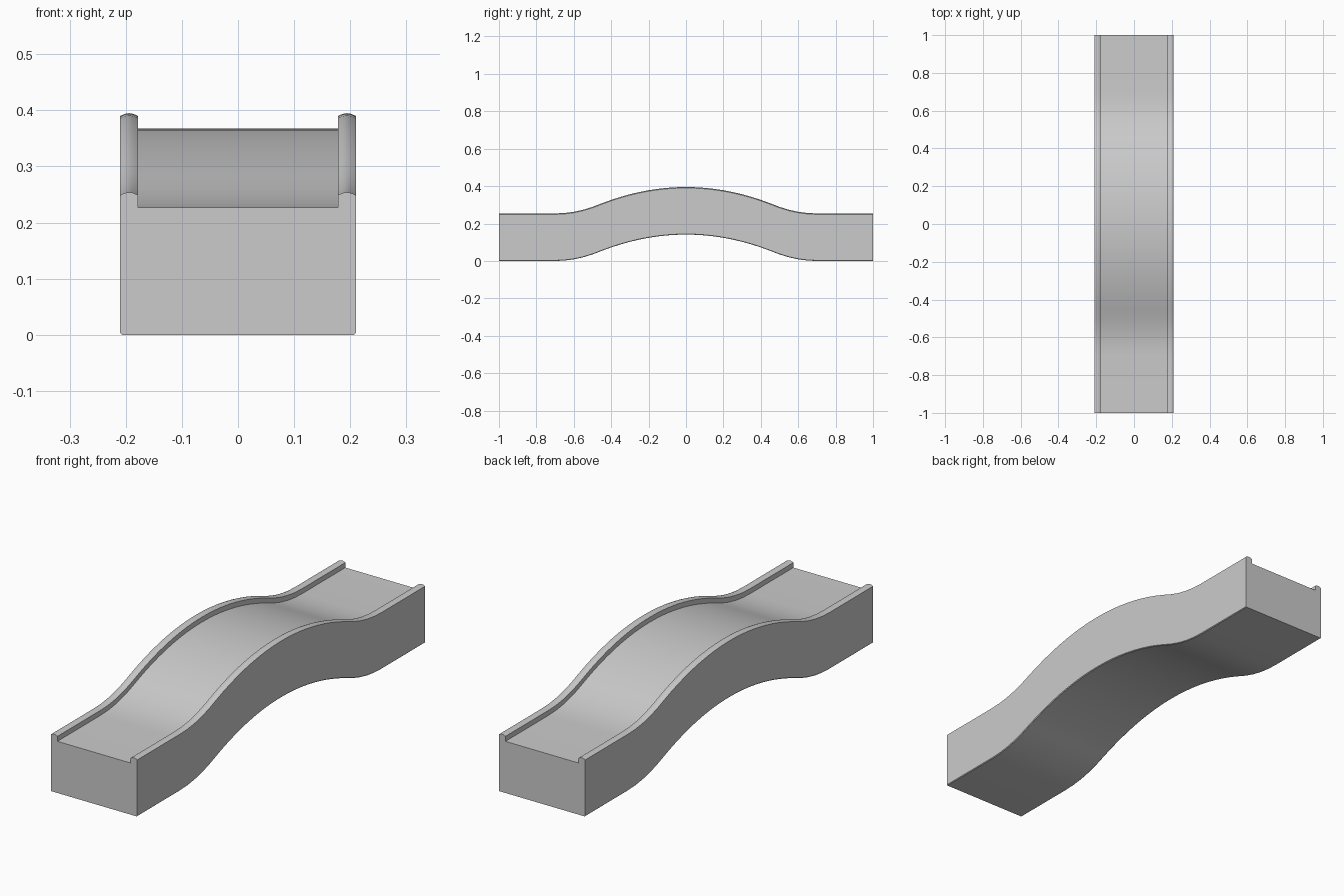
import bpy, bmesh, math

if "Cube" in bpy.data.objects:
    bpy.data.objects.remove(bpy.data.objects["Cube"])

RISE, RUN, BEND = 0.141, 0.70, 0.47   # hump height, half length, inflection


def hump(y):
    """Height offset of the track: two tangent parabolas, flat past RUN."""
    a = abs(y)
    s = 2 * RISE / RUN
    if a >= RUN:
        return 0.0
    if a <= BEND:
        return RISE - s * a * a / (2 * BEND)
    return s * (RUN - a) ** 2 / (2 * (RUN - BEND))


# Right half of the cross-section: base, outer wall, rounded rail, track floor
half = [(0.207, 0.0), (0.21, 0.003)]
for i in range(9):
    t = i / 8
    half.append((0.21 - 0.032 * t, 0.249 + 0.005 * math.sin(math.pi * t)))
half.append((0.178, 0.227))
section = half + [(-x, z) for x, z in reversed(half)]

# Stations along the length
n = 28
stations = [-1.0] + [-RUN + 2 * RUN * i / n for i in range(n + 1)] + [1.0]

# Sweep the section along the hump
bm = bmesh.new()
rings = [[bm.verts.new((x, y, z + hump(y))) for x, z in section] for y in stations]
m = len(section)
for a, b in zip(rings, rings[1:]):
    for i in range(m):
        j = (i + 1) % m
        bm.faces.new((a[i], a[j], b[j], b[i]))
bm.faces.new(rings[0])
bm.faces.new(rings[-1])
bmesh.ops.recalc_face_normals(bm, faces=bm.faces[:])

mesh = bpy.data.meshes.new("hump_track")
bm.to_mesh(mesh)
bm.free()
track = bpy.data.objects.new("hump_track", mesh)
bpy.context.collection.objects.link(track)
bpy.context.view_layer.objects.active = track
track.select_set(True)
bpy.ops.object.shade_smooth_by_angle(angle=math.radians(30))
